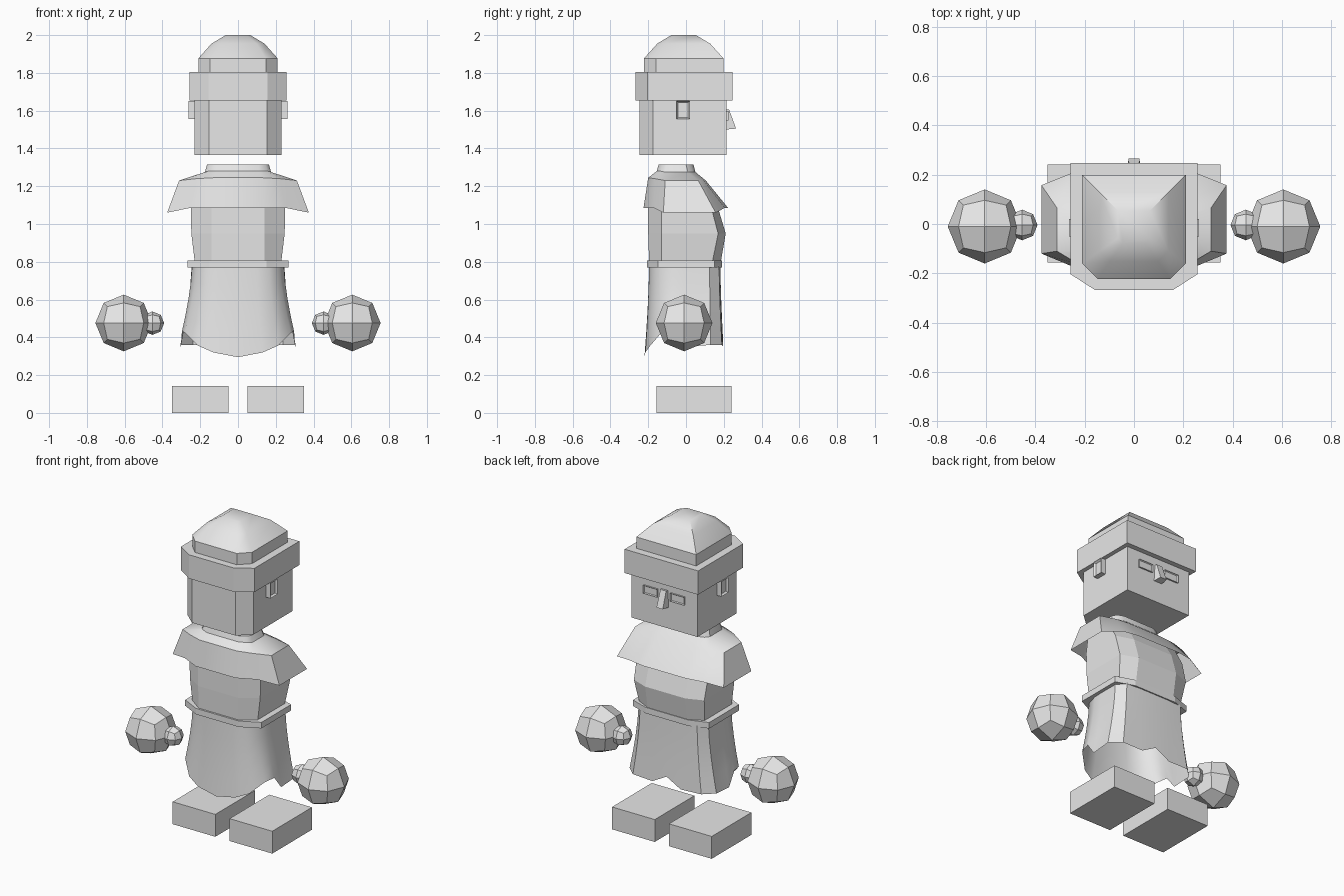
import bpy, bmesh, math
from mathutils import Vector

cube = bpy.data.objects.get("Cube")
if cube:
    bpy.data.objects.remove(cube, do_unlink=True)

grey = bpy.data.materials.new("plain_grey")
grey.use_nodes = True
grey.diffuse_color = (0.8, 0.8, 0.8, 1)
grey.node_tree.nodes["Principled BSDF"].inputs["Base Color"].default_value = (0.8, 0.8, 0.8, 1)


def finish(name, bm, smooth=None, closed=True):
    if closed:
        bmesh.ops.recalc_face_normals(bm, faces=bm.faces[:])
    me = bpy.data.meshes.new(name)
    bm.to_mesh(me)
    bm.free()
    me.materials.append(grey)
    ob = bpy.data.objects.new(name, me)
    bpy.context.scene.collection.objects.link(ob)
    if smooth:
        me.shade_smooth()
        me.set_sharp_from_angle(angle=math.radians(smooth))
    return ob


def mirrored(half):
    """Close a half outline (back to front on +x) into a full ring."""
    return half + [(-p[0],) + tuple(p[1:]) for p in reversed(half) if p[0] > 0]


def loft(name, halves, smooth=None, cap_bottom=True, cap_top=True, wall=0):
    """Skin a stack of rings from bottom to top."""
    bm = bmesh.new()
    rings = [[bm.verts.new(p) for p in mirrored(h)] for h in halves]
    for a, b in zip(rings, rings[1:]):
        n = len(a)
        for i in range(n):
            j = (i + 1) % n
            bm.faces.new((a[i], a[j], b[j], b[i]))
    if cap_bottom:
        bm.faces.new(rings[0][::-1])
    if cap_top:
        bm.faces.new(rings[-1])
    if wall:
        bmesh.ops.solidify(bm, geom=bm.faces[:], thickness=wall)
    return finish(name, bm, smooth)


def octagon(z, x, back, front, cx, cb, cf=0.0):
    """Half ring: cx = inner corner x, cb / cf = corner depth at back / front."""
    pts = [(cx, back, z), (x, back + cb, z)]
    return pts + ([(x, front - cf, z), (cx, front, z)] if cf else [(x, front, z)])


def box(name, lo, hi, inset_dir=None, rim=0.012, depth=0.012):
    bm = bmesh.new()
    bmesh.ops.create_cube(bm, size=1)
    for v in bm.verts:
        v.co = Vector([lo[i] if v.co[i] < 0 else hi[i] for i in range(3)])
    bm.normal_update()
    if inset_dir:
        f = max(bm.faces, key=lambda f: f.normal.dot(Vector(inset_dir)))
        bmesh.ops.inset_region(bm, faces=[f], thickness=rim, depth=-depth)
    return finish(name, bm)


def ball(name, centre, r):
    """Round ball made from a once-divided cube."""
    bm = bmesh.new()
    bmesh.ops.create_cube(bm, size=1)
    bmesh.ops.subdivide_edges(bm, edges=bm.edges[:], cuts=1, use_grid_fill=True)
    for v in bm.verts:
        v.co = v.co.normalized() * r + Vector(centre)
    return finish(name, bm)


# Head with cut back corners
loft("head", [octagon(z, 0.231, -0.245, 0.215, 0.153, 0.07) for z in (1.366, 1.70)])

# Hat: brim band and domed cap
loft("hat_band", [octagon(z, 0.258, -0.268, 0.247, 0.157, 0.065) for z in (1.654, 1.805)])
cap = [(1.80, 0.21), (1.877, 0.21), (1.955, 0.14), (2.0, 0.065)]
loft("hat_cap", [octagon(z, r, -0.012 - r, -0.012 + r, r * 0.7, r * 0.3) for z, r in cap], 35)

# Nose wedge on the face
bm = bmesh.new()
prof = [(0.03, 0.21, 1.50), (0.022, 0.265, 1.505), (0.02, 0.228, 1.606), (0.024, 0.21, 1.606)]
sides = [[bm.verts.new((s * x, y, z)) for x, y, z in prof] for s in (1, -1)]
for i in range(4):
    j = (i + 1) % 4
    bm.faces.new((sides[0][i], sides[0][j], sides[1][j], sides[1][i]))
for s in sides:
    bm.faces.new(s)
finish("nose", bm)

# Cape over the shoulders, with neck
loft("cape", [
    [(0.14, -0.225, 1.085), (0.255, -0.17, 1.085), (0.375, -0.12, 1.06),
     (0.375, 0.157, 1.06), (0.255, 0.205, 1.085), (0.15, 0.223, 1.085)],
    [(0.13, -0.2, 1.245), (0.22, -0.165, 1.24), (0.312, -0.11, 1.23),
     (0.312, 0.065, 1.23), (0.22, 0.095, 1.23), (0.13, 0.105, 1.23)],
    [(0.11, -0.155, 1.28), (0.155, -0.135, 1.28), (0.175, -0.11, 1.275),
     (0.175, 0.01, 1.275), (0.155, 0.035, 1.275), (0.11, 0.05, 1.275)],
    [(0.11, -0.145, 1.314), (0.145, -0.125, 1.314), (0.164, -0.1, 1.314),
     (0.164, 0.0, 1.314), (0.145, 0.025, 1.314), (0.11, 0.04, 1.314)],
], 35, cap_bottom=False, wall=0.008)

# Chest
loft("torso", [
    octagon(0.79, 0.228, -0.195, 0.183, 0.14, 0.065, 0.045),
    octagon(0.95, 0.247, -0.2, 0.21, 0.14, 0.07, 0.04),
    octagon(1.09, 0.25, -0.2, 0.168, 0.14, 0.07, 0.035),
    octagon(1.22, 0.25, -0.17, 0.09, 0.13, 0.06, 0.03),
])

# Belt
loft("belt", [octagon(z, 0.268, -0.207, 0.19, 0.15, 0.06, 0.04) for z in (0.77, 0.808)])

# Flared skirt with ragged hem
hem = [(0, -0.22, 0.295), (0.13, -0.215, 0.32), (0.21, -0.19, 0.355), (0.28, -0.13, 0.425),
       (0.297, -0.06, 0.43), (0.303, 0.0, 0.35), (0.305, 0.13, 0.36), (0.24, 0.19, 0.36),
       (0.1, 0.195, 0.355), (0, 0.195, 0.41)]
waist = [(0, -0.195), (0.1, -0.195), (0.165, -0.18), (0.22, -0.14), (0.243, -0.06),
         (0.245, 0.0), (0.245, 0.125), (0.2, 0.175), (0.1, 0.182), (0, 0.182)]
levels = []
for k in range(5):
    t = 1 - k / 4
    e = t ** 1.5
    levels.append([(w[0] + (h[0] - w[0]) * e, w[1] + (h[1] - w[1]) * e, 0.78 + (h[2] - 0.78) * t)
                   for h, w in zip(hem, waist)])
loft("skirt", levels, 40, cap_bottom=False, cap_top=False, wall=0.015)

# Paired parts
for s, side in ((1, "left"), (-1, "right")):
    def span(a, b):
        return (a, b) if s > 0 else (-b, -a)
    x0, x1 = span(0.22, 0.263)
    box(side + "_ear", (x0, -0.05, 1.556), (x1, 0.02, 1.652), (s, 0, 0))
    x0, x1 = span(0.045, 0.145)
    box(side + "_eye", (x0, 0.205, 1.547), (x1, 0.224, 1.598), (0, 1, 0), 0.007, 0.006)
    x0, x1 = span(0.05, 0.35)
    box(side + "_foot", (x0, -0.156, 0), (x1, 0.242, 0.142))
    ball(side + "_fist", (s * 0.605, -0.01, 0.476), 0.15)
    ball(side + "_thumb", (s * 0.453, -0.004, 0.475), 0.062)
